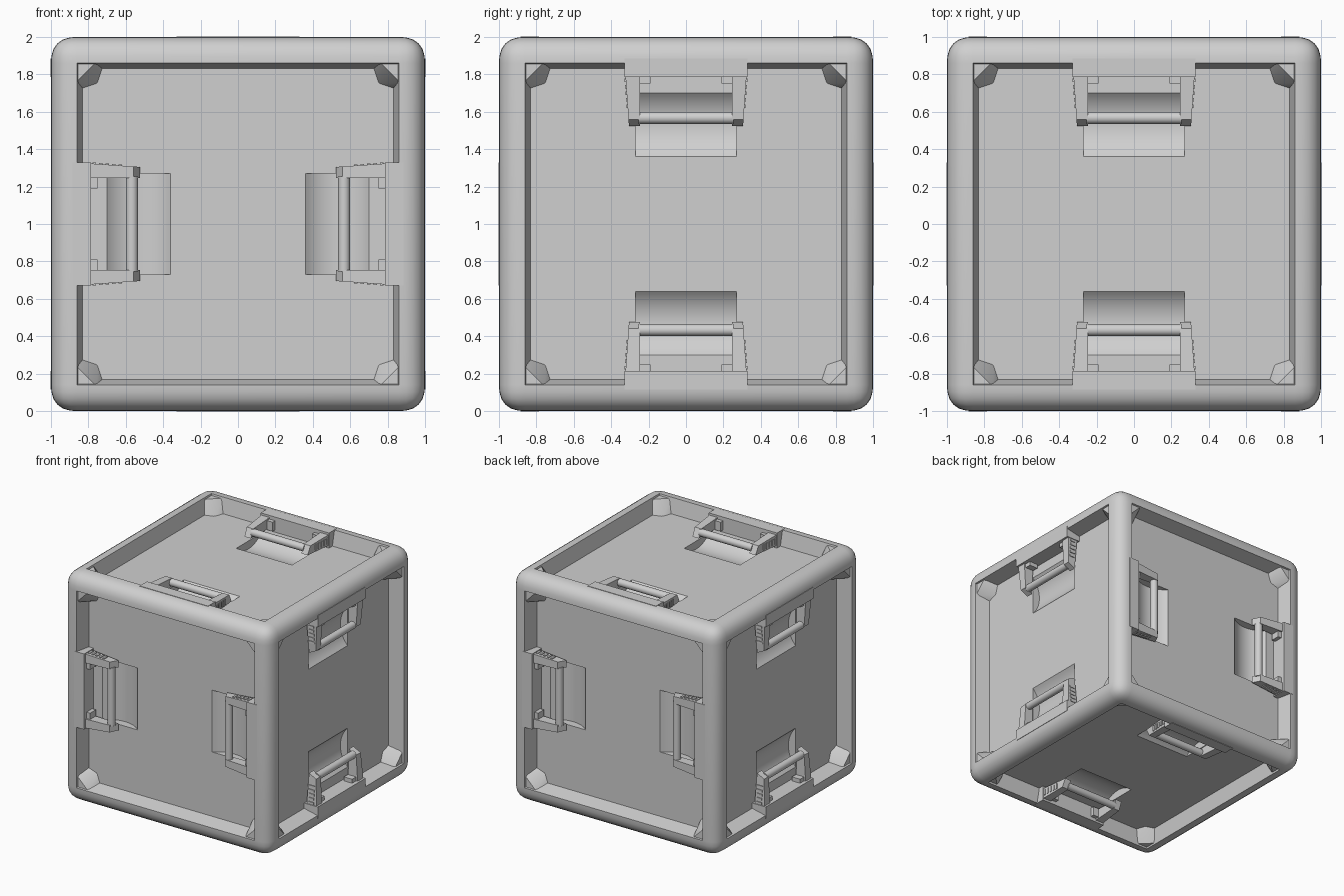
import bpy, bmesh, math
from mathutils import Matrix, Vector

if "Cube" in bpy.data.objects:
    bpy.data.objects.remove(bpy.data.objects["Cube"])

grey = bpy.data.materials.new("light_grey")
grey.use_nodes = True
grey.diffuse_color = (0.63, 0.63, 0.63, 1)
grey.node_tree.nodes["Principled BSDF"].inputs["Base Color"].default_value = (0.63, 0.63, 0.63, 1)

UP = Matrix.Translation((0, 0, 1))
AXES = [Vector(a) for a in ((1, 0, 0), (0, 1, 0), (0, 0, 1))]
PANEL = 0.87  # distance of the recessed panels from the centre


def finish(bm, name):
    """Turn a bmesh into a mesh, smooth below 30 degrees."""
    bmesh.ops.recalc_face_normals(bm, faces=bm.faces)
    mesh = bpy.data.meshes.new(name)
    bm.to_mesh(mesh)
    bm.free()
    return style(mesh)


def style(mesh):
    mesh.materials.clear()
    mesh.materials.append(grey)
    for p in mesh.polygons:
        p.use_smooth = True
    mesh.set_sharp_from_angle(angle=math.radians(30))
    return mesh


def place(name, mesh, matrix):
    obj = bpy.data.objects.new(name, mesh)
    bpy.context.collection.objects.link(obj)
    obj.matrix_world = matrix
    return obj


def hull(bm, points):
    verts = [bm.verts.new(p) for p in points]
    res = bmesh.ops.convex_hull(bm, input=verts)
    faces = [g for g in res["geom"] if isinstance(g, bmesh.types.BMFace)]
    edges = list({e for f in faces for e in f.edges})
    bmesh.ops.dissolve_limit(bm, angle_limit=0.01, verts=verts, edges=edges)


def box(bm, x, y, z):
    hull(bm, [(a, b, c) for a in x for b in y for c in z])


def rod(bm, radius, length, y, z, sides):
    """Cylinder along local x."""
    bmesh.ops.create_cone(
        bm, cap_ends=True, segments=sides, radius1=radius, radius2=radius, depth=length,
        matrix=Matrix.Translation((0, y, z)) @ Matrix.Rotation(math.pi / 2, 4, "Y"))


def frame(v, n):
    """Local x, y, z become along the bar, toward the frame, out of the face."""
    return Matrix((v.cross(n), v, n)).transposed().to_4x4()


# Handle positions: each face has two, on opposite sides
handle_frames = [frame(AXES[(i + 2) % 3] * sv, AXES[i] * sn)
                 for i in range(3) for sn in (1, -1) for sv in (1, -1)]

# Body: rounded cube with a recessed panel on every side
bm = bmesh.new()
bmesh.ops.create_cube(bm, size=2)
bmesh.ops.bevel(bm, geom=bm.edges[:], offset=0.14, offset_type="OFFSET",
                segments=6, profile=0.57, affect="EDGES")
sides = [f for f in bm.faces if f.calc_area() > 2]
bmesh.ops.inset_individual(bm, faces=sides, thickness=0.04, depth=PANEL - 1)
body = place("crate_body", finish(bm, "crate_body"), UP)

# Finger scoops: shallow arcs cut into the panels behind the bars
half, deep = 0.17, 0.07
radius = (half ** 2 + deep ** 2) / (2 * deep)
bm = bmesh.new()
for m in handle_frames:
    one = bmesh.new()
    rod(one, radius, 0.54, 0.53, PANEL - deep + radius, 64)
    one.transform(m)
    temp = bpy.data.meshes.new("temp")
    one.to_mesh(temp)
    one.free()
    bm.from_mesh(temp)
    bpy.data.meshes.remove(temp)
cutter = place("scoop_cutter", finish(bm, "scoop_cutter"), UP)
cutter.hide_render = True
mod = body.modifiers.new("scoops", "BOOLEAN")
mod.operation, mod.solver, mod.object = "DIFFERENCE", "EXACT", cutter
bpy.context.view_layer.update()
cut = bpy.data.meshes.new_from_object(body.evaluated_get(bpy.context.evaluated_depsgraph_get()))
body.modifiers.clear()
body.data = style(cut)
bpy.data.objects.remove(cutter)

# Handle: mount plate, two arms with ribs and gussets, round bar
bm = bmesh.new()
box(bm, (-0.33, 0.33), (0.785, 0.885), (PANEL - 0.01, 1.002))
arm = [(0.80, 0.985), (0.56, 0.97), (0.525, 0.90), (0.80, 0.89)]
for s in (-1, 1):
    hull(bm, [(s * u, y, z) for y, z in arm
              for u in (0.245, 0.305 + 0.07 * (y - 0.525))])
    box(bm, (s * 0.19, s * 0.25), (0.75, 0.79), (0.89, 0.97))
    for k in range(5):
        y = 0.62 + 0.035 * k
        u = 0.305 + 0.07 * (y - 0.525)
        box(bm, (s * (u - 0.01), s * (u + 0.007)), (y, y + 0.018), (0.91, 0.96))
rod(bm, 0.032, 0.51, 0.567, 0.935, 20)
handle = finish(bm, "handle")
for i, m in enumerate(handle_frames):
    place(f"handle_{i + 1}", handle, UP @ m)

# Corner blocks: sloped gussets in every corner of every recess
bm = bmesh.new()
base, top = PANEL - 0.01, 0.985
hull(bm, [(0.87, 0.71, base), (0.75, 0.75, base), (0.71, 0.87, base), (0.87, 0.87, base),
          (0.87, 0.755, top), (0.755, 0.87, top), (0.87, 0.87, top)])
block = finish(bm, "corner_block")
for i, m in enumerate(handle_frames[::2]):
    for k in range(4):
        turn = Matrix.Rotation(k * math.pi / 2, 4, "Z")
        place(f"corner_block_{i * 4 + k + 1}", block, UP @ m @ turn)
